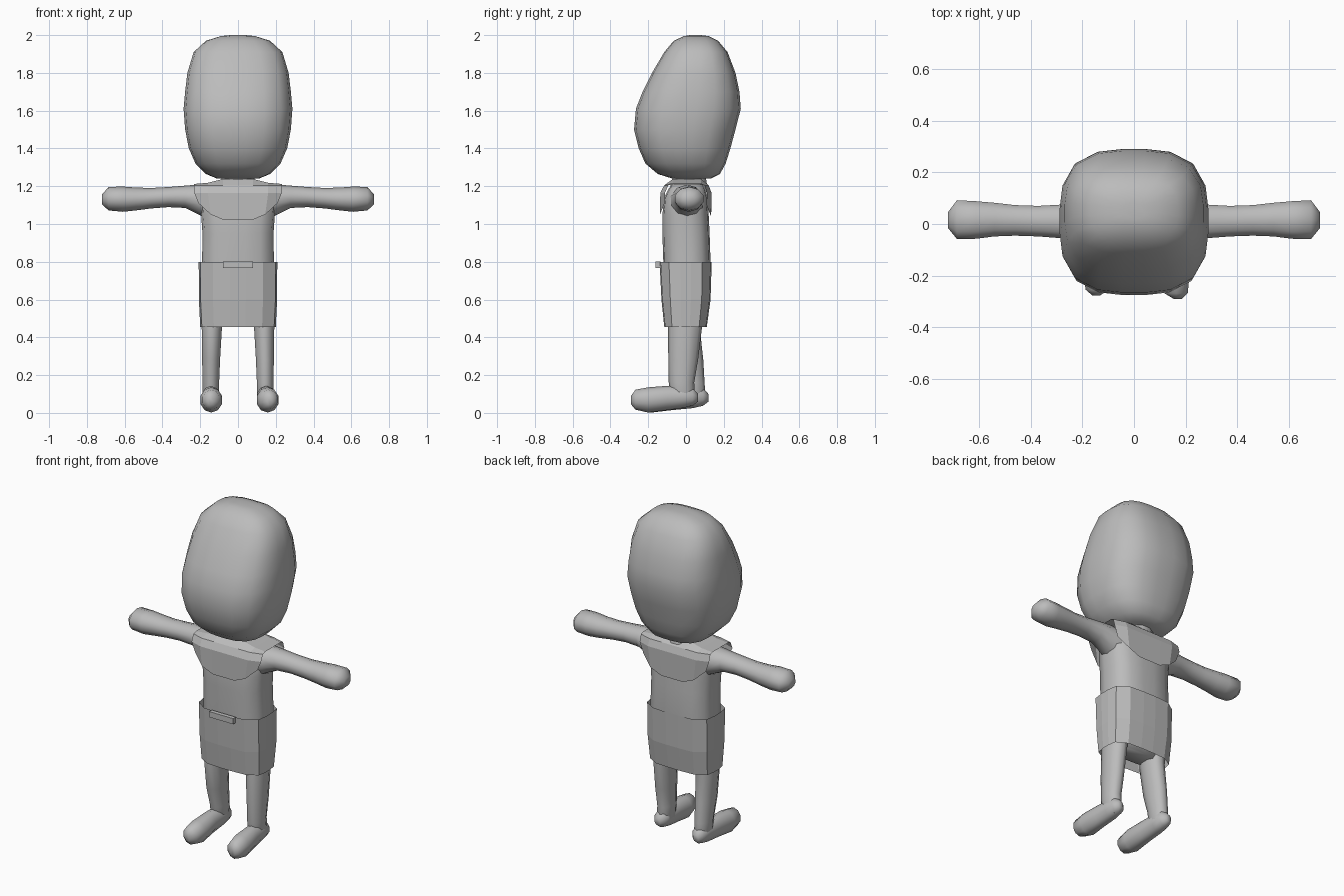
import bpy, bmesh, math
from mathutils import Vector

if "Cube" in bpy.data.objects:
    bpy.data.objects.remove(bpy.data.objects["Cube"])

grey = bpy.data.materials.new("plain grey")
grey.diffuse_color = (0.5, 0.5, 0.5, 1)
grey.use_nodes = True
grey.node_tree.nodes["Principled BSDF"].inputs["Base Color"].default_value = grey.diffuse_color


def finish(name, bm, smooth=None):
    me = bpy.data.meshes.new(name)
    bmesh.ops.recalc_face_normals(bm, faces=bm.faces)
    bm.to_mesh(me)
    bm.free()
    ob = bpy.data.objects.new(name, me)
    bpy.context.collection.objects.link(ob)
    me.materials.append(grey)
    if smooth:
        bpy.ops.object.select_all(action='DESELECT')
        ob.select_set(True)
        bpy.context.view_layer.objects.active = ob
        bpy.ops.object.shade_smooth_by_angle(angle=math.radians(smooth))
    return ob


def loft(name, rings, axis, n=12, power=2.0, caps=True, smooth=60):
    """Rings are (position along axis, u min, u max, v min, v max)."""
    bm = bmesh.new()
    loops = []
    for t, u0, u1, v0, v1 in rings:
        loop = []
        for i in range(n):
            a = 2 * math.pi * (i + 0.5) / n
            c, s = math.cos(a), math.sin(a)
            k = (abs(c) ** power + abs(s) ** power) ** (-1 / power)
            mx = max(abs(math.cos(2 * math.pi * (j + .5) / n)) *
                     (abs(math.cos(2 * math.pi * (j + .5) / n)) ** power +
                      abs(math.sin(2 * math.pi * (j + .5) / n)) ** power) ** (-1 / power)
                     for j in range(n))
            u = (u0 + u1) / 2 + (u1 - u0) / 2 * c * k / mx
            v = (v0 + v1) / 2 + (v1 - v0) / 2 * s * k / mx
            p = {'x': (t, u, v), 'y': (u, t, v), 'z': (u, v, t)}[axis]
            loop.append(bm.verts.new(p))
        loops.append(loop)
    for a, b in zip(loops, loops[1:]):
        for i in range(n):
            j = (i + 1) % n
            bm.faces.new((a[i], a[j], b[j], b[i]))
    if caps:
        bm.faces.new(loops[0])
        bm.faces.new(loops[-1])
    return finish(name, bm, smooth)


# Head: tall rounded block, chin pushed forward, forehead sloping back
head = [(1.24, .11, -.07, .13), (1.265, .17, -.15, .18), (1.32, .225, -.215, .21),
        (1.40, .26, -.25, .235), (1.50, .28, -.275, .262), (1.61, .288, -.265, .29),
        (1.70, .28, -.23, .283), (1.80, .268, -.18, .262), (1.91, .235, -.115, .22),
        (1.97, .17, -.065, .17), (1.995, .09, -.01, .12), (2.0, .04, .02, .08)]
loft("head", [(z, -w, w, a, b) for z, w, a, b in head], 'z', 20, 3.0, smooth=80)

# Neck
loft("neck", [(1.17, -.12, .12, -.09, .12), (1.215, -.09, .09, -.08, .11),
              (1.28, -.08, .08, -.06, .1)], 'z')

# Torso, closing in a rounded crotch under the skirt
torso = [(.47, .12, -.06, .06), (.53, .18, -.10, .10), (.65, .19, -.115, .12),
         (.8, .19, -.12, .13), (.95, .188, -.125, .125), (1.05, .195, -.125, .12),
         (1.14, .20, -.115, .115), (1.19, .19, -.09, .10), (1.21, .13, -.07, .09)]
loft("torso", [(z, -w, w, a, b) for z, w, a, b in torso], 'z', 16, 3.5)

# Arms with mitten hands
arm = [(.14, -.09, .09, 1.02, 1.2), (.21, -.07, .085, 1.055, 1.205),
       (.28, -.055, .075, 1.088, 1.2), (.37, -.048, .07, 1.092, 1.193),
       (.46, -.045, .073, 1.085, 1.188), (.54, -.048, .082, 1.075, 1.19),
       (.61, -.057, .088, 1.068, 1.195), (.685, -.058, .092, 1.075, 1.193),
       (.72, -.015, .045, 1.105, 1.155)]
for side, s in (("right", 1), ("left", -1)):
    loft(side + "_arm", [(s * x, *r) for x, *r in arm], 'x', 10, smooth=70)

# Legs and feet; the left leg stands slightly further back
for side, s, dy, dx in (("right", 1, 0, .012), ("left", -1, .055, -.008)):
    def span(a, b):
        return (a, b) if s > 0 else (-b, -a)
    leg = [(.56, .07, .19, -.08, .08), (.45, .085, .192, -.09, .08 - dy * .2),
           (.28, .095, .19, -.09 + dy * .4, .06 + dy * .5),
           (.16, .1, .187, -.088 + dy, .04 + dy), (.09, .1, .187, -.08 + dy, .045 + dy),
           (.04, .12, .17, -.06 + dy, .03 + dy)]
    loft(side + "_leg", [(z, *span(a, b), c, d) for z, a, b, c, d in leg], 'z', 10, smooth=70)
    foot = [(-.29 + dy * .25, .14, .17, .045, .09), (-.268 + dy * .25, .105, .195, .02, .12),
            (-.2 + dy * .3, .09, .205, .005, .132), (-.1 + dy * .5, .098, .195, .018, .14),
            (-.02 + dy, .1, .19, .028, .14), (.035 + dy, .105, .185, .04, .13),
            (.063 + dy, .13, .165, .06, .1)]
    loft(side + "_foot", [(y, *span(a + dx * max(0, -y * 4), b + dx * max(0, -y * 4)), c, d)
                          for y, a, b, c, d in foot], 'y', 10, smooth=70)

# Skirt: open faceted tube
skirt = loft("skirt", [(.455, -.2, .2, -.115, .11), (.6, -.207, .207, -.13, .13),
                       (.8, -.208, .208, -.14, .136)], 'z', 16, 4, False, None)

# Buckle on the front of the waistband
bm = bmesh.new()
bmesh.ops.create_cube(bm, size=1)
for v in bm.verts:
    v.co = Vector((v.co.x * .16, v.co.y * .025 - .148, v.co.z * .034 + .784))
finish("buckle", bm)

# Yoke: faceted cloth draped over the shoulders, with a scooped hem
bm = bmesh.new()
columns = [(-.232, 1.11, 1.212), (-.16, 1.05, 1.218), (-.08, 1.02, 1.238),
           (.08, 1.02, 1.238), (.16, 1.05, 1.218), (.232, 1.11, 1.212)]
grid = []
for x, hem, top in columns:
    k = .82 if abs(x) > .2 else 1
    rows = [(-.138 * k, hem), (-.136 * k, 1.165), (-.115 * k, 1.205), (-.07, top),
            (.08, top), (.12 * k, 1.205), (.135 * k, 1.165), (.133 * k, hem - .01)]
    grid.append([bm.verts.new((x * (.9 if z < 1.12 else 1), y, z)) for y, z in rows])
for a, b in zip(grid, grid[1:]):
    for i in range(7):
        bm.faces.new((a[i], b[i], b[i + 1], a[i + 1]))
finish("yoke", bm)
